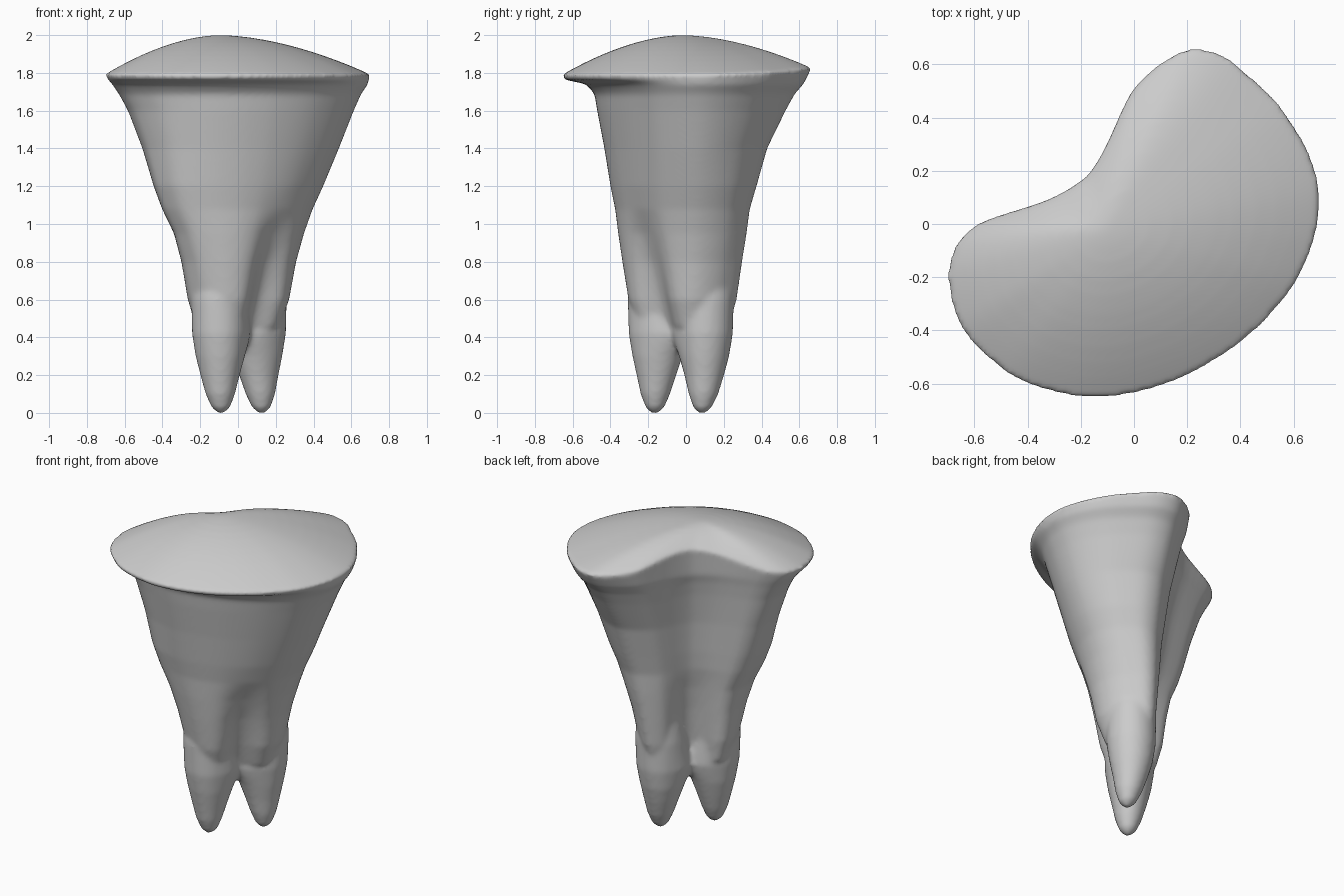
import bpy, bmesh, math

if "Cube" in bpy.data.objects:
    bpy.data.objects.remove(bpy.data.objects["Cube"])

# Kidney-shaped rim outline, seen from above
RIM = [(-.70, -.22), (-.695, -.14), (-.66, -.06), (-.59, 0), (-.50, .035), (-.32, .095),
       (-.2, .165), (-.15, .22), (-.1, .31), (-.06, .4), (0, .515), (.09, .6), (.19, .657),
       (.28, .657), (.37, .615), (.48, .52), (.58, .41), (.66, .27), (.70, .13), (.695, 0),
       (.66, -.12), (.6, -.24), (.5, -.36), (.4, -.45), (.28, -.53), (.16, -.59), (0, -.64),
       (-.17, -.655), (-.32, -.63), (-.45, -.58), (-.55, -.505), (-.64, -.41), (-.68, -.32)]
# Stem extents per level: z, xmin, xmax, ymin, ymax
STEM = [(1.74, -.665, .685, -.53, .615), (1.69, -.63, .65, -.485, .57), (1.6, -.58, .61, -.47, .52),
        (1.4, -.5, .53, -.43, .42), (1.2, -.435, .445, -.395, .36), (1.08, -.39, .39, -.37, .325),
        (.95, -.33, .345, -.355, .31), (.8, -.295, .305, -.335, .29), (.6, -.265, .27, -.305, .265),
        (.46, -.225, .22, -.26, .225), (.4, -.15, .15, -.18, .15)]
PEAK = (-.1, -.02)


def smooth_outline(pts, n=3):
    out, m = [], len(pts)
    for i in range(m):
        a, b, c, d = (pts[(i + k) % m] for k in (-1, 0, 1, 2))
        for j in range(n):
            t = j / n
            out.append(tuple(.5 * (2 * q + (r - p) * t + (2 * p - 5 * q + 4 * r - s) * t * t
                                   + (3 * q - p - 3 * r + s) * t ** 3)
                             for p, q, r, s in zip(a, b, c, d)))
    return out


def loft(bm, rings):
    loops = [[bm.verts.new(p) for p in r] for r in rings]
    for a, b in zip(loops, loops[1:]):
        for i in range(len(a)):
            j = (i + 1) % len(a)
            bm.faces.new((a[i], a[j], b[j], b[i]))
    bm.faces.new(loops[0][::-1])
    bm.faces.new(loops[-1])


def rim_z(x, y):
    notch = math.exp(-((x + .17) ** 2 + (y - .2) ** 2) / .12)
    return 1.79 + .12 * notch + .03 * max(0, y / .65) ** 2


outline = smooth_outline(RIM)
bm = bmesh.new()

# Domed top, from the peak out to the rim
rings = []
for f in (.03, .1, .2, .3, .4, .5, .6, .7, .8, .88, .94, 1):
    rings.append([(PEAK[0] + (x - PEAK[0]) * f, PEAK[1] + (y - PEAK[1]) * f,
                   rim_z(x, y) + (2 - rim_z(x, y)) * (1 - f ** 1.75)) for x, y in outline])
rings.append([(x * .985, y * .985, rim_z(x, y) - .025) for x, y in outline])

# Tapering stem: pointed ends at mid height, groove growing between the two roots
for z, x0, x1, y0, y1 in STEM:
    g = .62 * max(0, 1.1 - z) / .7
    e = .1 * math.exp(-((z - 1.08) / .35) ** 2)
    ring = []
    for x, y in outline:
        w = 1 + e * min(1, abs(x + y) / 1.05) ** 6
        x *= (x1 if x > 0 else -x0) / .7
        y *= (y1 if y > 0 else -y0) / .656
        u, v = (x + y) * .7071 * w, (x - y) * .7071
        v = .03 + (v - .03) * (1 - g * math.exp(-((u + .02) / .11) ** 2))
        ring.append(((u + v) * .7071, (u - v) * .7071, z))
    rings.append(ring)
loft(bm, rings)

# Two rounded roots, spreading towards each other until they meet
# z, radius across, outer reach, inner reach
LEG = [(0, .02, .02, .02), (.03, .05, .05, .05), (.1, .078, .078, .08), (.2, .103, .1, .115),
       (.3, .127, .122, .152), (.36, .136, .133, .18), (.42, .145, .143, .2), (.6, .148, .15, .16),
       (.8, .13, .13, .12), (.95, .1, .08, .08)]
for tip, mid, inward in (((-.09, -.165), (-.1, -.16), 1), ((.125, .085), (.11, .105), -1)):
    rings = []
    for z, r, ro, ri in LEG:
        t = min(1, z / .25)
        cx, cy = (p + (q - p) * t for p, q in zip(tip, mid))
        ring = []
        for k in range(32):
            a = k * math.tau / 32
            u = inward * math.cos(a) * (ri if math.cos(a) > 0 else ro)
            v = r * math.sin(a)
            ring.append((cx + u * .62 + v * .78, cy + u * .78 - v * .62, z))
        rings.append(ring)
    loft(bm, rings)

bmesh.ops.recalc_face_normals(bm, faces=bm.faces)
mesh = bpy.data.meshes.new("rooted_crown")
bm.to_mesh(mesh)
bm.free()
obj = bpy.data.objects.new("rooted_crown", mesh)
bpy.context.collection.objects.link(obj)

# Fuse the parts into one soft skin
rem = obj.modifiers.new("fuse", 'REMESH')
rem.mode = 'VOXEL'
rem.voxel_size = .014
rem.use_smooth_shade = True
sm = obj.modifiers.new("soften", 'SMOOTH')
sm.factor = .5
sm.iterations = 8
